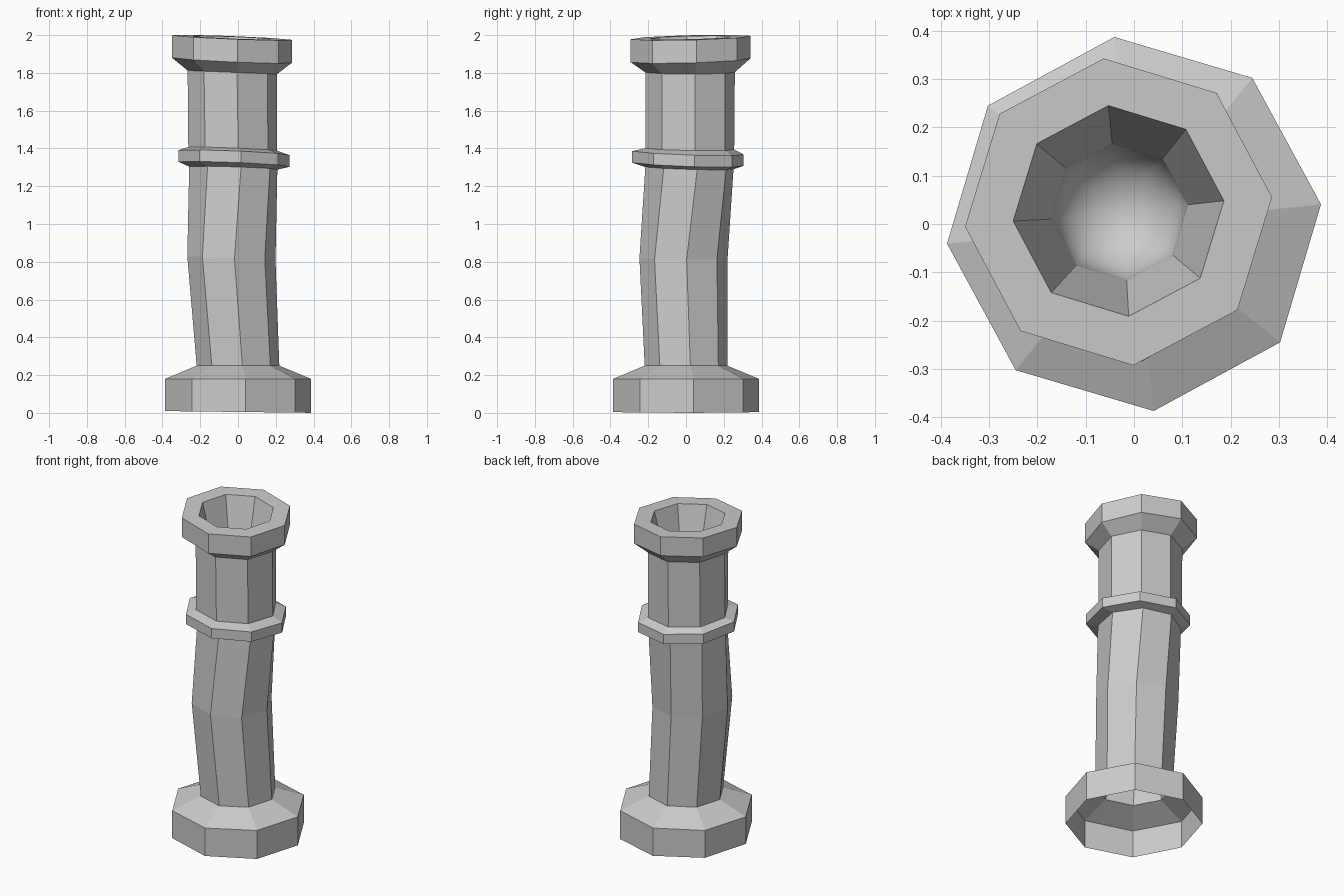
import bpy
import bmesh
from math import sin, cos, radians

cube = bpy.data.objects.get("Cube")
if cube:
    bpy.data.objects.remove(cube, do_unlink=True)

SIDES = 8

stone = bpy.data.materials.new("grey_stone")
stone.use_nodes = True
GREY = (0.6, 0.6, 0.6, 1)
stone.diffuse_color = GREY
stone.node_tree.nodes["Principled BSDF"].inputs["Base Color"].default_value = GREY


def ring(bm, x, y, z, r, turn=6, sx=0, sy=0):
    """Octagon round (x, y, z), tilted by the slopes sx and sy."""
    verts = []
    for i in range(SIDES):
        a = radians(turn + i * 360 / SIDES)
        dx, dy = r * cos(a), r * sin(a)
        verts.append(bm.verts.new((x + dx, y + dy, z + sx * dx + sy * dy)))
    return verts


def bridge(bm, lower, upper, smooth=False):
    for i in range(SIDES):
        j = (i + 1) % SIDES
        face = bm.faces.new((lower[i], lower[j], upper[j], upper[i]))
        face.smooth = smooth


def finish(bm, name):
    mesh = bpy.data.meshes.new(name)
    bm.to_mesh(mesh)
    bm.free()
    mesh.materials.append(stone)
    obj = bpy.data.objects.new(name, mesh)
    bpy.context.collection.objects.link(obj)


def loft(name, sections):
    bm = bmesh.new()
    rings = [ring(bm, *s) for s in sections]
    for lower, upper in zip(rings, rings[1:]):
        bridge(bm, lower, upper)
    finish(bm, name)


# Sections shared by neighbouring parts
shaft_foot = (0, 0, 0.25, 0.22, 6)
collar_under = (-0.025, 0.018, 1.296, 0.237, 10, -0.03, -0.03)
collar_over = (-0.028, 0.02, 1.398, 0.237, 7, -0.04, -0.02)
neck_top = (-0.03, 0.022, 1.803, 0.238, 6, -0.04, 0)
rim_edge = (-0.032, 0.025, 1.987, 0.319, 5.5, -0.04, 0.025)
mouth_edge = (-0.032, 0.027, 1.987, 0.219, 5.5, -0.04, 0.025)

# Flared base, open underneath
loft("base", [(0, 0, 0.005, 0.389, 6, -0.012),
              (0, 0, 0.18, 0.389, 6), shaft_foot])

# Bent shaft
loft("shaft", [shaft_foot, (-0.035, -0.013, 0.82, 0.234, 4, -0.04), collar_under])

# Collar band
loft("collar", [collar_under,
                (-0.021, 0.01, 1.316, 0.297, 7, -0.04, -0.035),
                (-0.021, 0.01, 1.377, 0.297, 7, -0.04, -0.035),
                collar_over])

# Upper neck
loft("neck", [collar_over, neck_top])

# Flared rim with its flat lip
loft("rim", [neck_top, (-0.032, 0.025, 1.867, 0.319, 5.5, -0.045, 0.03),
             rim_edge, mouth_edge])

# Tapered mouth ending in a rounded bowl
bm = bmesh.new()
BOWL_Z, BOWL_R, STEPS = 1.68, 0.142, 6
bx, by = -0.03, 0.025
mouth = ring(bm, *mouth_edge)
previous = ring(bm, bx, by, BOWL_Z, BOWL_R)
bridge(bm, mouth, previous)
for k in range(1, STEPS):
    a = radians(90 * k / STEPS)
    current = ring(bm, bx, by, BOWL_Z - BOWL_R * sin(a), BOWL_R * cos(a))
    bridge(bm, previous, current, smooth=True)
    previous = current
tip = bm.verts.new((bx, by, BOWL_Z - BOWL_R))
for i in range(SIDES):
    bm.faces.new((previous[i], previous[(i + 1) % SIDES], tip)).smooth = True
finish(bm, "mouth")
